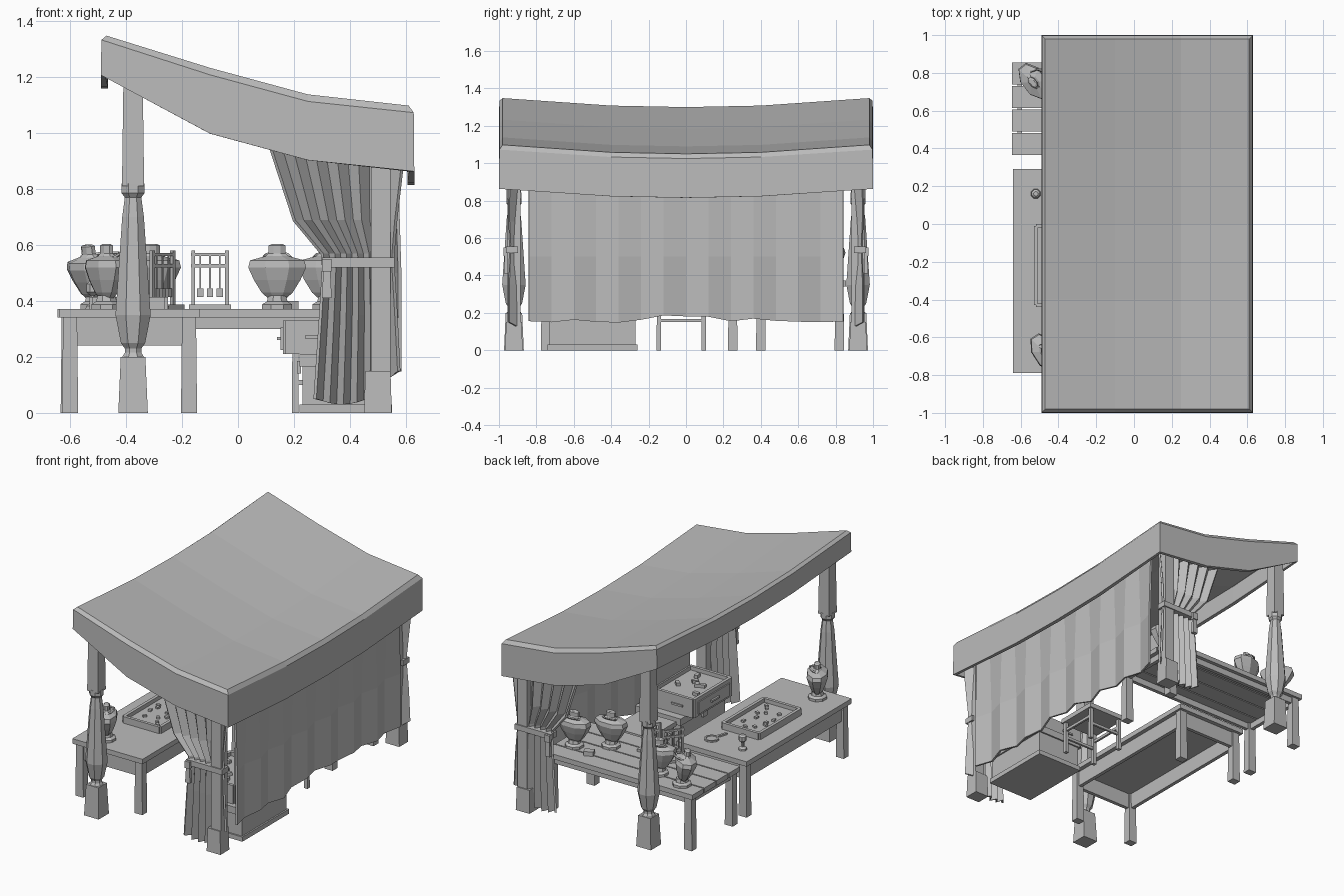
import bpy, bmesh, math, random
from mathutils import Matrix, Vector

random.seed(4)
if "Cube" in bpy.data.objects:
    bpy.data.objects.remove(bpy.data.objects["Cube"])

grey = bpy.data.materials.new("plain grey")
grey.use_nodes = True
grey.diffuse_color = (0.5, 0.5, 0.5, 1)
grey.node_tree.nodes["Principled BSDF"].inputs["Base Color"].default_value = (0.5, 0.5, 0.5, 1)


def finish(name, bm, loc=(0, 0, 0), turn=0, thick=0, tilt=0):
    mesh = bpy.data.meshes.new(name)
    bmesh.ops.recalc_face_normals(bm, faces=bm.faces)
    bm.to_mesh(mesh)
    bm.free()
    mesh.materials.append(grey)
    ob = bpy.data.objects.new(name, mesh)
    bpy.context.scene.collection.objects.link(ob)
    ob.location = loc
    ob.rotation_euler = (tilt, 0, turn)
    if thick:
        mod = ob.modifiers.new("cloth thickness", "SOLIDIFY")
        mod.thickness = thick
        mod.offset = -1
    return ob


def box(name, x, y, z, turn=0, taper=1, tilt=0):
    """Box from (low, high) ranges; taper scales the bottom."""
    bm = bmesh.new()
    bmesh.ops.create_cube(bm, size=1)
    size = [r[1] - r[0] for r in (x, y, z)]
    for v in bm.verts:
        k = taper if v.co.z < 0 else 1
        v.co = Vector((v.co.x * size[0] * k, v.co.y * size[1] * k, v.co.z * size[2]))
    return finish(name, bm, [sum(r) / 2 for r in (x, y, z)], turn, tilt=tilt)


def around(c, r):
    return (c - r, c + r)


def lathe(name, profile, loc, sides=8, flat=1, turn=0, tilt=0):
    """Stack of rings from (radius, height) pairs, capped at both ends."""
    bm = bmesh.new()
    rings = []
    for r, z in profile:
        ring = []
        for i in range(sides):
            a = math.tau * (i + 0.5) / sides
            ring.append(bm.verts.new((r * math.cos(a), r * flat * math.sin(a), z)))
        rings.append(ring)
    for a, b in zip(rings, rings[1:]):
        for i in range(sides):
            j = (i + 1) % sides
            bm.faces.new((a[i], a[j], b[j], b[i]))
    bm.faces.new(rings[0][::-1])
    bm.faces.new(rings[-1])
    return finish(name, bm, loc, turn, tilt=tilt)


def sheet(name, rows, thick):
    """Cloth through rows of points."""
    bm = bmesh.new()
    grid = [[bm.verts.new(p) for p in row] for row in rows]
    for a, b in zip(grid, grid[1:]):
        for i in range(len(a) - 1):
            bm.faces.new((a[i], a[i + 1], b[i + 1], b[i]))
    return finish(name, bm, thick=thick)


# Sagging canopy with a skirt hanging from every edge
bm = bmesh.new()
stations = [(-0.47, 1.35), (-0.1, 1.235), (0.25, 1.14), (0.61, 1.1)]
spans = [-0.98, -0.4, 0, 0.4, 0.98]
grid = [[bm.verts.new((x, y, z - 0.05 * (1 - y * y))) for y in spans] for x, z in stations]
for a, b in zip(grid, grid[1:]):
    for i in range(len(spans) - 1):
        bm.faces.new((a[i], b[i], b[i + 1], a[i + 1]))


def hang(edges, out, drop):
    new = bmesh.ops.extrude_edge_only(bm, edges=edges)["geom"]
    for v in (g for g in new if isinstance(g, bmesh.types.BMVert)):
        if v.co.x < -0.4 or v.co.x > 0.55:
            v.co.x += math.copysign(out, v.co.x)
        if abs(v.co.y) > 0.9:
            v.co.y += math.copysign(out, v.co.y)
        v.co.z -= drop * (0.6 if v.co.x < -0.4 else 1)
    return [g for g in new if isinstance(g, bmesh.types.BMEdge) and g.is_boundary]


rim = hang([e for e in bm.edges if e.is_boundary], 0.018, 0.025)
hang(rim, 0.002, 0.21)
finish("canopy", bm, thick=0.025)

# Turned posts on the open side, plain posts behind
for s in (-1, 1):
    y = 0.92 * s
    box("post_foot", around(-0.375, 0.044), around(y, 0.044), (0, 0.2), taper=1.2)
    lathe("turned_post", [(0.042, 0.2), (0.032, 0.215), (0.032, 0.23), (0.047, 0.25),
                          (0.068, 0.35), (0.042, 0.7), (0.032, 0.77), (0.044, 0.785),
                          (0.044, 0.82)], (-0.375, y, 0))
    box("post_head", around(-0.375, 0.033), around(y, 0.033), (0.81, 1.3), taper=1.2)
    box("back_post", around(0.51, 0.035), around(y, 0.035), (0, 1.07))
    box("back_post_foot", around(0.5, 0.045), around(y, 0.042), (0, 0.15), taper=1.1)

# Side curtains gathered by a tie
outline = [(0.95, 0.12, 0.585), (0.69, 0.205, 0.56), (0.57, 0.305, 0.55), (0.52, 0.31, 0.55),
           (0.35, 0.3, 0.56), (0.05, 0.28, 0.57)]
pleats = 12
for s in (-1, 1):
    rows = []
    for k, (z, left, right) in enumerate(outline):
        row = []
        for i in range(pleats + 1):
            t = i / pleats
            depth = 0.02 * (-1) ** i * (0.7 if k in (2, 3) else 1)
            dip = 0.08 * max(0, t - 0.7) / 0.3 - 0.02 * math.sin(t * 5) if k == 5 else 0
            dip -= 0.05 * t if k == 0 else 0
            row.append((left + (right - left) * t, s * (0.93 + depth), z + dip))
        rows.append(row)
    sheet("side_curtain", rows, 0.012)
    box("curtain_tie", (0.3, 0.56), around(0.93 * s, 0.032), (0.52, 0.555))
    box("tie_knot", (0.3, 0.335), around(0.965 * s, 0.012), (0.505, 0.55))
    box("tie_end", (0.305, 0.33), around(0.962 * s, 0.008), (0.41, 0.51), taper=1.4)

# Rear curtain with soft folds and a ragged hem
rows = []
folds = 14
for k, z in enumerate((1.03, 0.5, 0.165)):
    row = []
    for i in range(folds + 1):
        y = -0.84 + 1.68 * i / folds
        x = 0.568 + (0.016 * (-1) ** i if k else 0)
        lift = random.uniform(-0.02, 0.025) if k == 2 else -0.05 * (1 - y * y) * (k == 0)
        row.append((x, y, z + lift))
    rows.append(row)
sheet("rear_curtain", rows, 0.012)


def table(name, x, y, apron, planks):
    """Planked top, aprons and four legs."""
    w = (y[1] - y[0]) / planks
    for i in range(planks):
        gap = 0.004 if planks > 1 else 0
        box(name + "_top", x, (y[0] + i * w + gap, y[0] + (i + 1) * w - gap), (0.34, 0.372))
    xs = (x[0] + 0.04, x[1] - 0.04)
    ys = (y[0] + 0.04, y[1] - 0.04)
    for cx in xs:
        box(name + "_apron", around(cx, 0.012), ys, (apron, 0.34))
        for cy in ys:
            box(name + "_leg", around(cx, 0.025), around(cy, 0.022), (0, 0.34), taper=1.15)
    for cy in ys:
        box(name + "_apron", xs, around(cy, 0.012), (apron, 0.34))


table("long_table", (-0.64, -0.135), (-0.79, 0.29), 0.24, 1)
table("slatted_table", (-0.645, 0.43), (0.36, 0.86), 0.3, 4)

# Necklace busts
TOP = 0.37
for x, y, turn, tilt in ((0.14, 0.57, 0, 0), (0.32, 0.69, 0, 0),
                         (-0.47, -0.68, -1.0, 0), (-0.51, 0.77, -0.9, 0.15), (-0.31, 0.72, 0.3, 0)):
    lathe("bust_base", [(0.058, 0), (0.058, 0.018), (0.04, 0.028), (0.034, 0.05)], (x, y, TOP))
    lathe("bust", [(0.03, 0.035), (0.06, 0.06), (0.09, 0.105), (0.112, 0.15), (0.105, 0.175),
                   (0.045, 0.19), (0.033, 0.2), (0.033, 0.228), (0.022, 0.233)],
          (x, y, TOP), flat=0.6, turn=turn, tilt=tilt)
    bpy.ops.mesh.primitive_torus_add(major_segments=10, minor_segments=4, major_radius=0.05,
                                     minor_radius=0.006, location=(x, y, TOP + 0.185),
                                     rotation=(0.35, 0, turn))
    bpy.context.object.name = "necklace"
    bpy.context.object.data.materials.append(grey)

# Pendant racks
for x, y, turn in ((-0.1, 0.5, 0), (-0.27, 0.52, 0.9)):
    place = Matrix.Translation((x, y, TOP)) @ Matrix.Rotation(turn, 4, "Z")

    def part(name, px, hx, hy, z):
        c = place @ Vector((px, 0, 0))
        box(name, around(c.x, hx), around(c.y, hy), (TOP + z[0], TOP + z[1]), turn)

    part("rack_base", 0, 0.075, 0.04, (0, 0.018))
    for px in (-0.06, 0.06):
        part("rack_upright", px, 0.007, 0.007, (0.018, 0.21))
    for z in (0.15, 0.19):
        part("rack_bar", 0, 0.068, 0.006, (z, z + 0.012))
    for px in (-0.035, 0, 0.035):
        part("pendant_chain", px, 0.003, 0.003, (0.07, 0.19))
        part("pendant", px, 0.011, 0.007, (0.045, 0.075))

# Jewellery tray
tx, ty = (-0.52, -0.26), (-0.43, -0.01)
box("tray_floor", tx, ty, (TOP, TOP + 0.02))
for x in tx:
    box("tray_rim", around(x, 0.01), ty, (TOP, TOP + 0.045))
for y in ty:
    box("tray_rim", tx, around(y, 0.01), (TOP, TOP + 0.045))
for i in range(12):
    box("trinket", around(random.uniform(-0.48, -0.3), 0.012),
        around(-0.38 + 0.028 * i, 0.009), (TOP + 0.02, TOP + 0.032), random.uniform(0, 3))

# Hand mirror, ring stand and trinket box
lathe("hand_mirror", [(0.045, 0), (0.045, 0.012), (0.034, 0.012), (0.032, 0.008)],
      (-0.29, 0.15, TOP), sides=10)
box("mirror_handle", around(-0.31, 0.008), (0.04, 0.11), (TOP, TOP + 0.012), turn=-0.3)
lathe("ring_stand", [(0.027, 0), (0.025, 0.012), (0.01, 0.022), (0.01, 0.05),
                     (0.024, 0.062), (0.024, 0.09), (0.012, 0.1)], (-0.52, 0.16, TOP))
box("trinket_box", around(0.18, 0.03), around(0.74, 0.022), (TOP, TOP + 0.03), turn=0.4)

# Storage chest with an open jewellery case on top
box("chest", (0.23, 0.54), (-0.73, -0.27), (0.015, 0.19))
box("chest_plinth", (0.22, 0.55), (-0.74, -0.26), (0, 0.03))
box("chest_lid", (0.22, 0.55), (-0.74, -0.26), (0.165, 0.21))
box("chest_latch", (0.21, 0.225), (-0.52, -0.48), (0.14, 0.185))
cx, cy = (0.17, 0.46), (-0.7, -0.32)
box("case_body", cx, cy, (0.21, 0.305))
for x in cx:
    box("case_rim", around(x, 0.01), cy, (0.21, 0.33))
for y in cy:
    box("case_rim", cx, around(y, 0.01), (0.21, 0.33))
    box("case_handle", (0.24, 0.32), around(y, 0.018), (0.265, 0.277))
box("case_drawer", (0.152, 0.17), (-0.67, -0.35), (0.225, 0.305))
box("case_drawer_pull", (0.14, 0.155), (-0.55, -0.47), (0.26, 0.272))
box("case_lid", (0.46, 0.5), cy, (0.33, 0.57))
for i in range(6):
    box("case_jewel", around(0.22 + 0.035 * i, 0.012), around(random.uniform(-0.64, -0.38), 0.02),
        (0.305, 0.325), random.uniform(0, 3))

# Stool
sx, sy = (0.205, 0.43), (-0.145, 0.095)
box("stool_seat", (0.185, 0.45), (-0.165, 0.115), (0.21, 0.24))
for x in sx:
    box("stool_rung", around(x, 0.007), sy, (0.15, 0.168))
    for y in sy:
        box("stool_leg", around(x, 0.011), around(y, 0.011), (0, 0.21), taper=1.1)
for y in sy:
    box("stool_rung", sx, around(y, 0.007), (0.1, 0.118))
